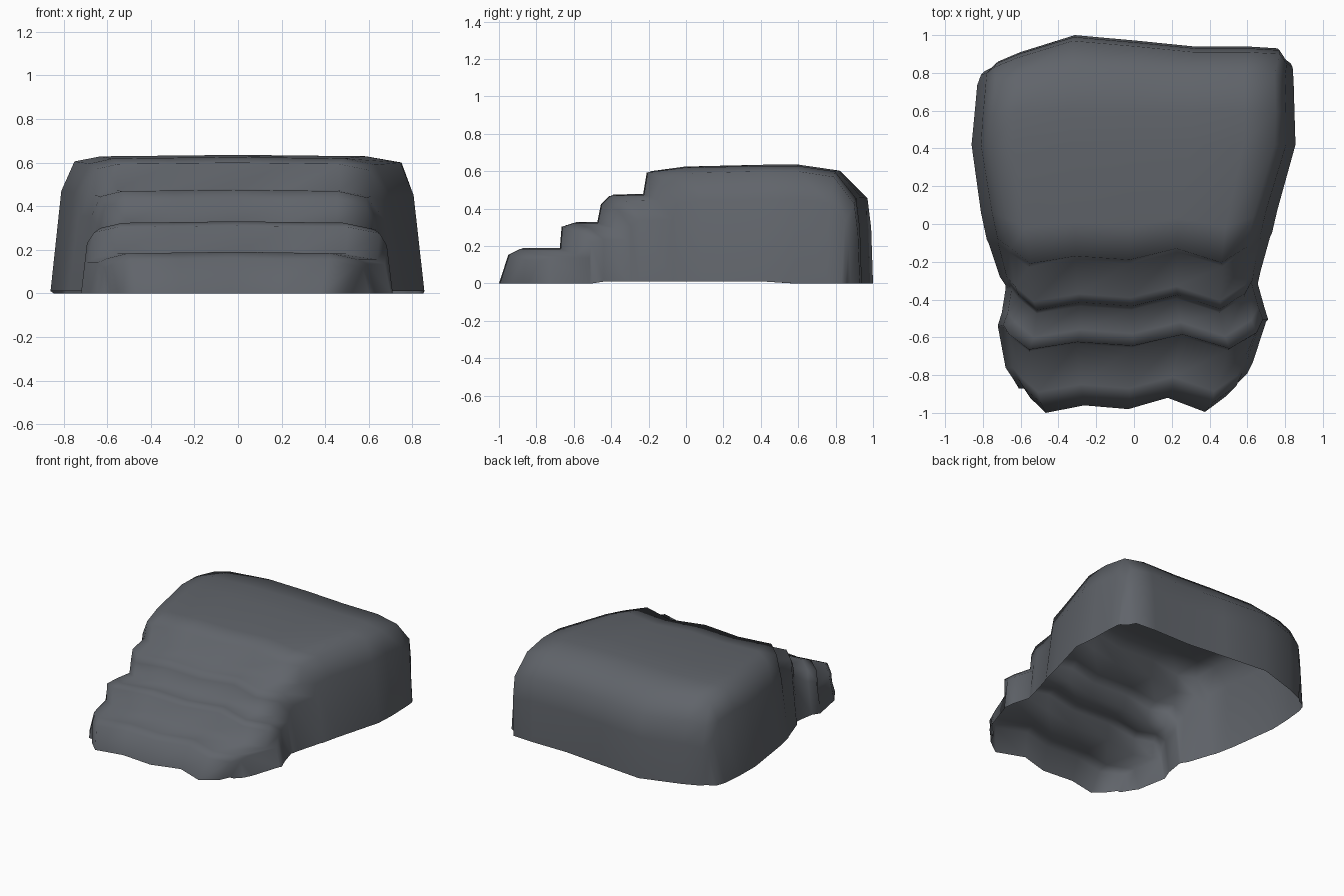
import bpy, bmesh

# Dark stone colour
stone = bpy.data.materials.new("dark_slate_stone")
stone.diffuse_color = (0.118, 0.128, 0.145, 1)

# Cross-section rows, front to back:
# (y, left x, right x, shoulder inset, top z, front waviness, back waviness)
ROWS = [
    (-0.97, -0.61, 0.55, 0.06, 0.01, 1, 0),   # front foot
    (-0.92, -0.64, 0.60, 0.06, 0.16, 1, 0),   # first step
    (-0.86, -0.68, 0.63, 0.08, 0.19, 1, 0),
    (-0.645, -0.72, 0.70, 0.06, 0.19, 1, 0),
    (-0.635, -0.72, 0.71, 0.06, 0.31, 1, 0),  # second step
    (-0.57, -0.70, 0.69, 0.07, 0.33, 1, 0),
    (-0.445, -0.68, 0.655, 0.07, 0.33, 1, 0),
    (-0.425, -0.68, 0.66, 0.07, 0.43, 1, 0),  # third step
    (-0.38, -0.71, 0.67, 0.08, 0.475, 1, 0),
    (-0.20, -0.77, 0.72, 0.11, 0.48, 1, 0),
    (-0.18, -0.78, 0.73, 0.13, 0.60, 1, 0),   # top slab
    (0.00, -0.81, 0.76, 0.13, 0.625, 0.6, 0),
    (0.42, -0.86, 0.855, 0.11, 0.635, 0, 0),
    (0.60, -0.845, 0.85, 0.10, 0.635, 0, 0.2),
    (0.80, -0.83, 0.845, 0.10, 0.605, 0, 0.5),
    (0.92, -0.81, 0.84, 0.07, 0.46, 0, 1),    # back wall
    (0.94, -0.79, 0.83, 0.06, 0.30, 0, 1),
    (0.95, -0.77, 0.81, 0.05, 0.01, 0, 1),
]
SPREAD = (-0.84, -0.45, 0.0, 0.4, 0.78)
FRONT = (0.10, 0.10, 0.05, -0.03, 0.01, -0.01, 0.05, -0.025, 0.06, 0.13, 0.13)
BACK = (-0.13, -0.12, -0.09, -0.04, 0.05, 0.02, -0.01, -0.01, -0.02, -0.07, -0.09)


def section(row):
    """Open arch: wall foot, wall top, shoulder, tread, and back down."""
    y, xl, xr, inset, z, wf, wb = row
    a, b = xl + inset, xr - inset
    mid, half = (a + b) / 2, (b - a) / 2
    left = [(xl, 0.01), (xl + inset * 0.45, max(0.01, z * 0.74)), (a, max(0.01, z - 0.03))]
    right = [(b, max(0.01, z - 0.035)), (xr - inset * 0.45, max(0.01, z * 0.71)), (xr, 0.01)]
    tread = [(mid + half * s, max(0.01, z - 0.008 * abs(s))) for s in SPREAD]
    pts = left + tread + right
    return [(x, y + wf * f + wb * k, h) for (x, h), f, k in zip(pts, FRONT, BACK)]


# Loft the rows into an open-bottomed shell
bm = bmesh.new()
grid = [[bm.verts.new(p) for p in section(r)] for r in ROWS]
for r0, r1 in zip(grid, grid[1:]):
    for i in range(len(r0) - 1):
        bm.faces.new((r0[i], r0[i + 1], r1[i + 1], r1[i]))
bmesh.ops.remove_doubles(bm, verts=bm.verts, dist=0.0005)
bmesh.ops.recalc_face_normals(bm, faces=bm.faces)
# keep the shell facing outwards
if sum(f.normal.z * f.calc_area() for f in bm.faces) < 0:
    bmesh.ops.reverse_faces(bm, faces=bm.faces)
for f in bm.faces:
    f.smooth = True
# slightly uneven ground edge
for v in bm.verts:
    if v.co.z <= 0.0101:
        v.co.z = 0.01 if abs(v.co.y) < 0.5 else 0.0

mesh = bpy.data.meshes.new("stepped_rock")
bm.to_mesh(mesh)
bm.free()
mesh.materials.append(stone)
rock = bpy.data.objects.new("stepped_rock", mesh)
bpy.context.collection.objects.link(rock)
